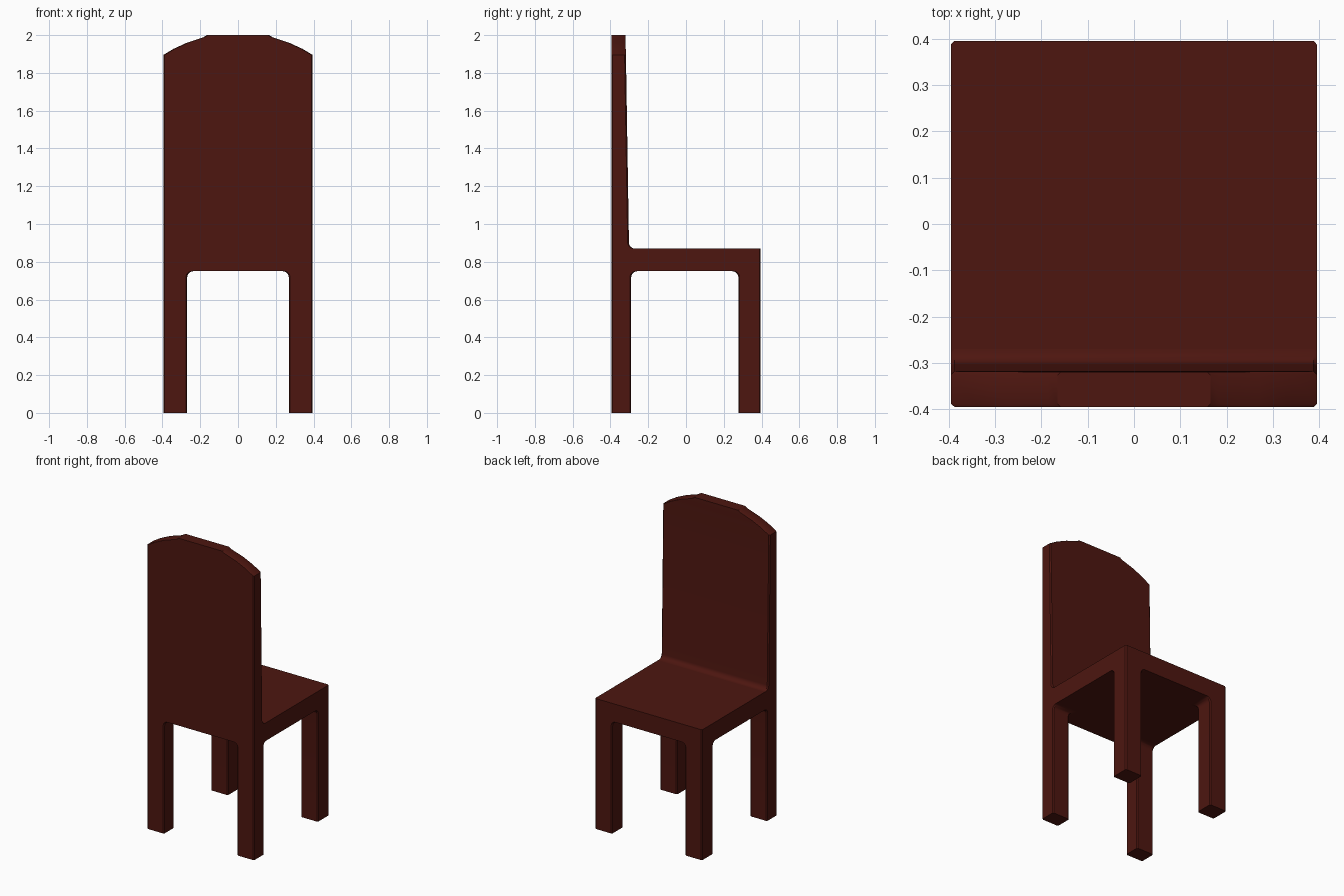
import bpy, bmesh, math

if "Cube" in bpy.data.objects:
    bpy.data.objects.remove(bpy.data.objects["Cube"])

HALF = 0.395          # half width and half depth of the chair
UNDER, TOP = 0.75, 0.87   # seat underside and top
CHAMFER = 0.007

wood = bpy.data.materials.new("dark_red_wood")
wood.diffuse_color = (0.075, 0.008, 0.005, 1)
wood.use_nodes = True
wood.node_tree.nodes["Principled BSDF"].inputs["Base Color"].default_value = wood.diffuse_color


def loft(name, sections):
    """Stack chamfered rectangles (z, x0, x1, y0, y1) into a closed solid."""
    bm = bmesh.new()
    rings = []
    c = CHAMFER
    for z, xa, xb, ya, yb in sections:
        x0, x1, y0, y1 = min(xa, xb), max(xa, xb), min(ya, yb), max(ya, yb)
        outline = [(x0 + c, y0), (x1 - c, y0), (x1, y0 + c), (x1, y1 - c),
                   (x1 - c, y1), (x0 + c, y1), (x0, y1 - c), (x0, y0 + c)]
        rings.append([bm.verts.new((x, y, z)) for x, y in outline])
    for a, b in zip(rings, rings[1:]):
        for i in range(8):
            j = (i + 1) % 8
            bm.faces.new((a[i], a[j], b[j], b[i]))
    bm.faces.new(rings[0][::-1])
    bm.faces.new(rings[-1])
    bmesh.ops.recalc_face_normals(bm, faces=bm.faces)
    mesh = bpy.data.meshes.new(name)
    bm.to_mesh(mesh)
    bm.free()
    mesh.materials.append(wood)
    obj = bpy.data.objects.new(name, mesh)
    bpy.context.collection.objects.link(obj)
    bpy.ops.object.select_all(action='DESELECT')
    obj.select_set(True)
    bpy.context.view_layer.objects.active = obj
    bpy.ops.object.shade_smooth_by_angle(angle=math.radians(30))
    return obj


# Seat slab
loft("seat", [(z, -HALF, HALF, -0.36, HALF) for z in (UNDER, TOP)])

# Tall backrest: rounded joint to the seat, tapering front face, arched top
R = 0.032
back = [(UNDER, HALF, -0.302), (TOP, HALF, -0.302 + R)]
for i in range(1, 7):
    t = math.radians(15 * i)
    back.append((TOP + R * (1 - math.cos(t)), HALF, -0.302 + R * (1 - math.sin(t))))
back += [(1.895, HALF, -0.318), (1.928, 0.34, -0.319), (1.96, 0.27, -0.319),
         (1.988, 0.185, -0.32), (2.0, 0.165, -0.32)]
loft("backrest", [(z, -w, w, -HALF, y) for z, w, y in back])


# Legs: straight posts whose inner faces flare into the seat underside
def leg(name, sx, sy, width, depth):
    profile = [(0.0, 0.0)]
    for i in range(7):
        t = math.radians(15 * i)
        profile.append((UNDER - R + R * math.sin(t), R * (1 - math.cos(t))))
    profile.append((UNDER + 0.02, R))
    loft(name, [(z, sx * HALF, sx * (HALF - width - f),
                 sy * HALF, sy * (HALF - depth - f)) for z, f in profile])


for side, sx in (("left", -1), ("right", 1)):
    leg(f"backrest_leg_{side}", sx, -1, 0.126, 0.105)
    leg(f"seat_edge_leg_{side}", sx, 1, 0.126, 0.118)
